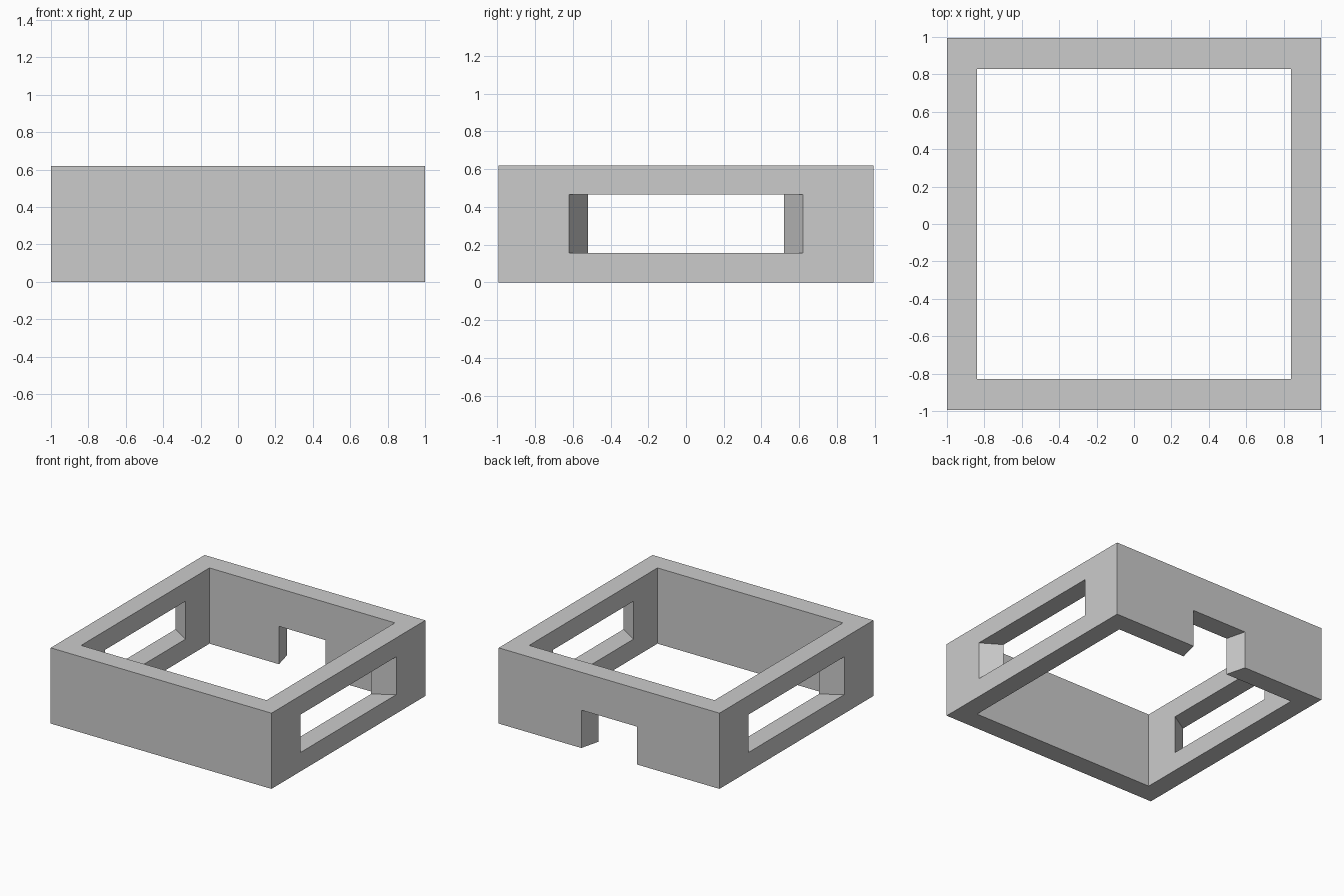
import bpy, bmesh

if "Cube" in bpy.data.objects:
    bpy.data.objects.remove(bpy.data.objects["Cube"])

DEPTH, HEIGHT = 0.995, 0.62


def prism(name, outline, z0, z1):
    """Extrude a counter-clockwise xy outline from z0 to z1."""
    bm = bmesh.new()
    base = bm.faces.new([bm.verts.new((x, y, z0)) for x, y in outline])
    top = bmesh.ops.extrude_face_region(bm, geom=[base])["geom"]
    for v in (g for g in top if isinstance(g, bmesh.types.BMVert)):
        v.co.z = z1
    bmesh.ops.recalc_face_normals(bm, faces=bm.faces[:])
    mesh = bpy.data.meshes.new(name)
    bm.to_mesh(mesh)
    bm.free()
    obj = bpy.data.objects.new(name, mesh)
    bpy.context.collection.objects.link(obj)
    return obj


def rect(x, y):
    return [(-x, -y), (x, -y), (x, y), (-x, y)]


def wedge(slope, near=0.5, far=1.2):
    """Outline pointing along +x whose sides converge on the centre."""
    return [(near, -near * slope), (far, -far * slope),
            (far, far * slope), (near, near * slope)]


# Square frame block
frame = prism("frame", rect(1, DEPTH), 0, HEIGHT)

# Open middle, two side windows and the rear notch at floor level
side = wedge(0.62)
cutters = [
    prism("middle_cutter", rect(0.84, 0.83), -0.1, HEIGHT + 0.1),
    prism("right_window_cutter", side, 0.155, 0.465),
    prism("left_window_cutter", [(-x, -y) for x, y in side], 0.155, 0.465),
    prism("rear_notch_cutter", [(-y, x) for x, y in wedge(0.253)], -0.1, 0.31),
]
bpy.context.view_layer.objects.active = frame
for cutter in cutters:
    cutter.hide_render = True
    mod = frame.modifiers.new(cutter.name, "BOOLEAN")
    mod.operation, mod.solver, mod.object = "DIFFERENCE", "EXACT", cutter
    bpy.ops.object.modifier_apply(modifier=mod.name)
    bpy.data.objects.remove(cutter)
